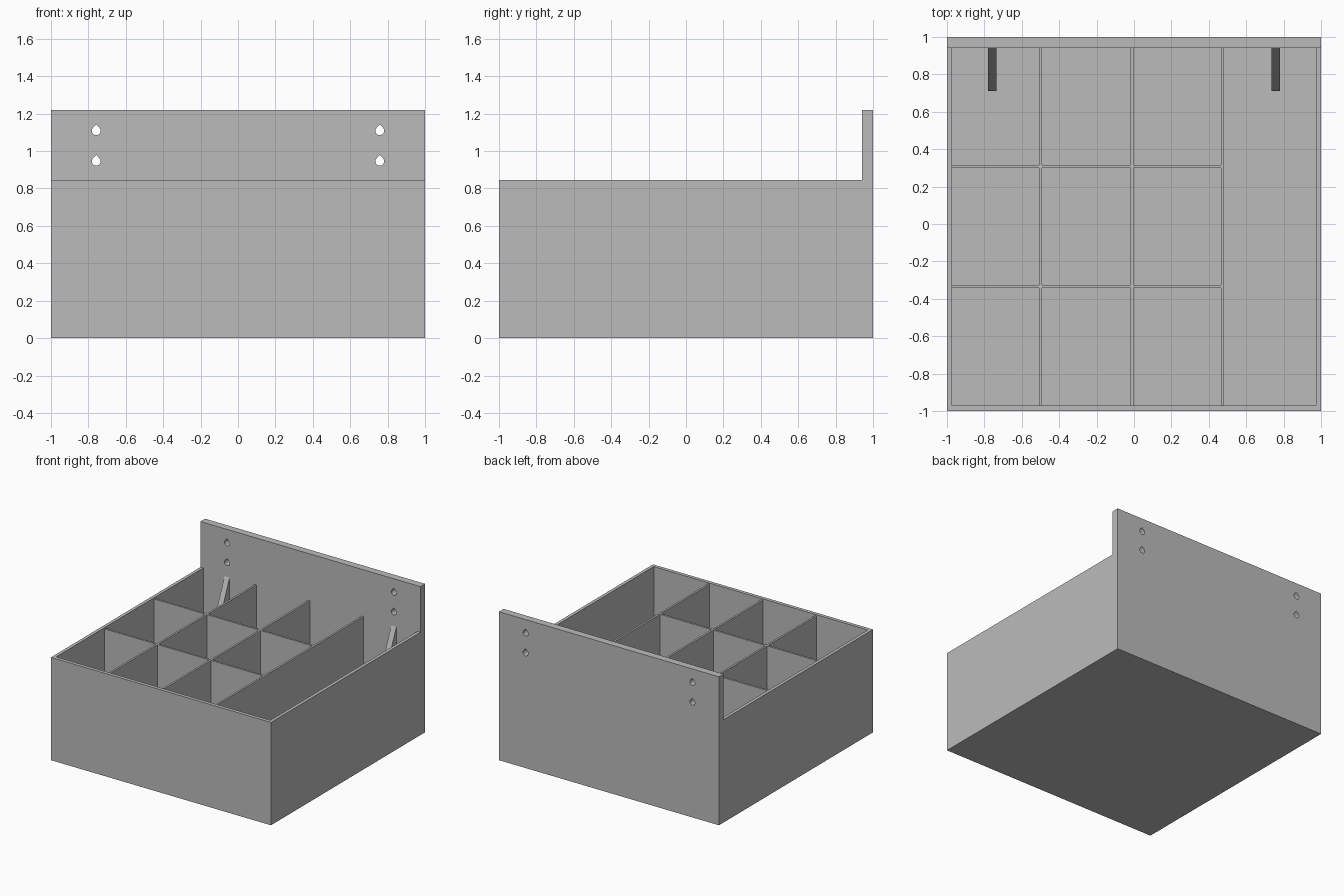
import bpy, bmesh, math

if "Cube" in bpy.data.objects:
    bpy.data.objects.remove(bpy.data.objects["Cube"])

grey = bpy.data.materials.new("plain grey")
grey.diffuse_color = (0.5, 0.5, 0.5, 1)
grey.use_nodes = True
grey.node_tree.nodes["Principled BSDF"].inputs["Base Color"].default_value = grey.diffuse_color

TOP, FLOOR, BACK = 0.845, 0.03, 0.94   # rim height, floor top, back board front face
INSIDE, FRONT = 0.973, -0.971          # inner faces of side and front walls
DIVIDER_TOP = 0.835


def prism(name, outline, axis, a, b):
    """Extrude a closed outline along x or y, from a to b."""
    bm = bmesh.new()
    place = {"x": lambda p, t: (t, p[0], p[1]), "y": lambda p, t: (p[0], t, p[1])}[axis]
    near = [bm.verts.new(place(p, a)) for p in outline]
    far = [bm.verts.new(place(p, b)) for p in outline]
    bm.faces.new(near)
    bm.faces.new(far[::-1])
    n = len(outline)
    for i in range(n):
        j = (i + 1) % n
        bm.faces.new((near[i], far[i], far[j], near[j]))
    bmesh.ops.recalc_face_normals(bm, faces=bm.faces)
    mesh = bpy.data.meshes.new(name)
    bm.to_mesh(mesh)
    bm.free()
    mesh.materials.append(grey)
    obj = bpy.data.objects.new(name, mesh)
    bpy.context.collection.objects.link(obj)
    return obj


def box(name, x0, x1, y0, y1, z0, z1):
    return prism(name, [(x0, z0), (x1, z0), (x1, z1), (x0, z1)], "y", y0, y1)


# Tray shell
box("floor", -1, 1, -1, BACK, 0, FLOOR)
box("front_wall", -1, 1, -1, FRONT, FLOOR, TOP)
box("left_wall", -1, -INSIDE, FRONT, BACK, FLOOR, TOP)
box("right_wall", INSIDE, 1, FRONT, BACK, FLOOR, TOP)
board = box("back_board", -1, 1, BACK, 1, 0, 1.22)

# Compartment dividers: three lengthwise, two crosswise in each of three columns
T = 0.008
columns = [-0.499, -0.012, 0.473]
for i, x in enumerate(columns):
    box(f"long_divider_{i + 1}", x - T, x + T, FRONT, BACK, FLOOR, DIVIDER_TOP)
edges = [-INSIDE - T] + columns
for y in (0.308, -0.335):
    for x0, x1 in zip(edges, edges[1:]):
        box("cross_divider", x0 + T, x1 - T, y - T, y + T, FLOOR, DIVIDER_TOP)

# Sloping braces against the back board, and teardrop screw holes above them
R = 0.024
teardrop = [(R * math.cos(math.radians(a)), R * math.sin(math.radians(a)))
            for a in range(135, 406, 30)] + [(0, R * math.sqrt(2))]
for side in (-1, 1):
    x = side * 0.758
    prism("brace", [(BACK, 0.83), (0.712, 0.3), (BACK, 0.3)], "x", x - 0.023, x + 0.023)
    for z in (1.108, 0.945):
        cutter = prism("hole_cutter", [(x + u, z + v) for u, v in teardrop], "y", 0.8, 1.1)
        cutter.hide_render = True
        cutter.hide_set(True)
        cut = board.modifiers.new("screw hole", "BOOLEAN")
        cut.operation = "DIFFERENCE"
        cut.solver = "EXACT"
        cut.object = cutter
